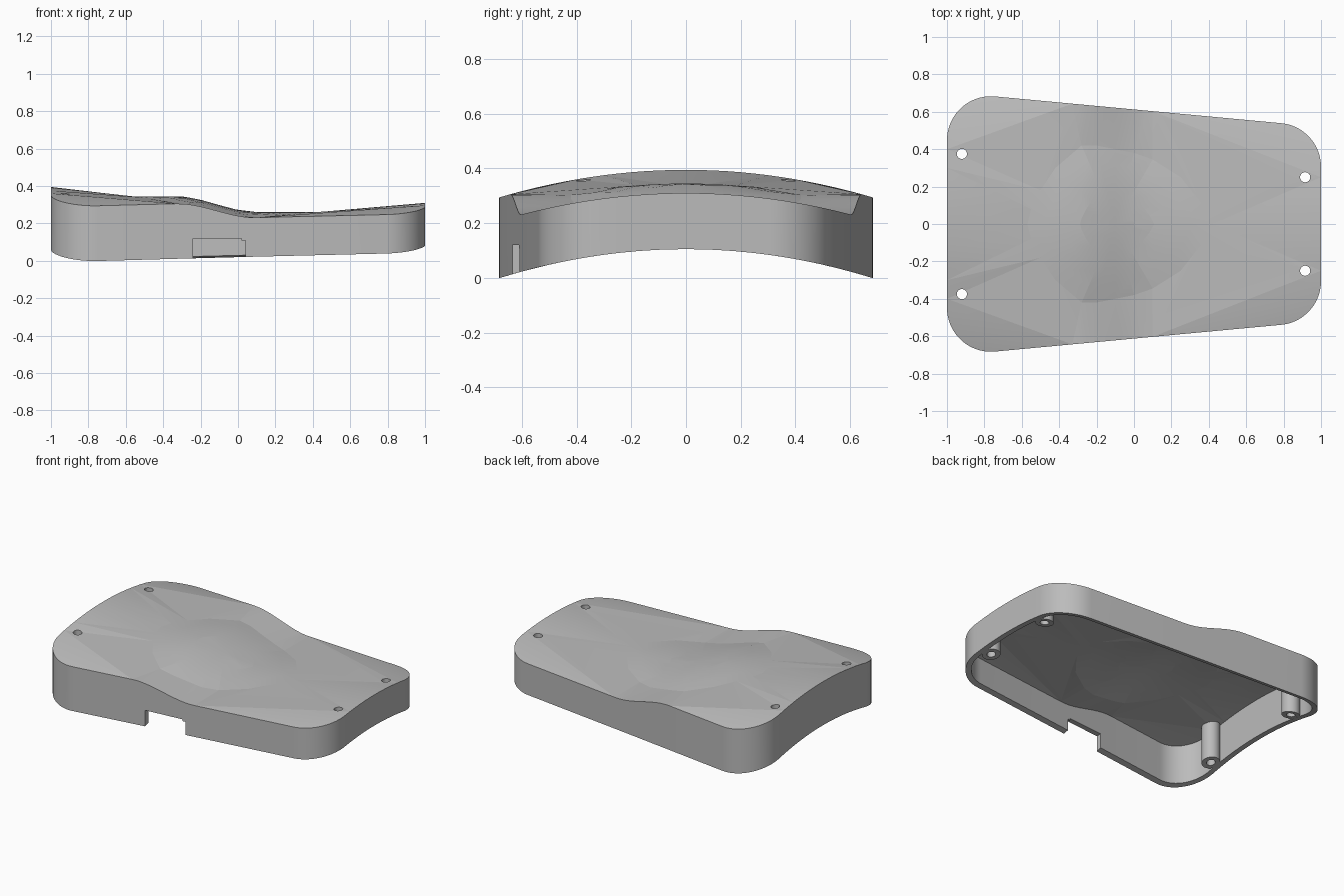
import bpy, bmesh, math
from mathutils import Vector

cube = bpy.data.objects.get("Cube")
if cube:
    bpy.data.objects.remove(cube, do_unlink=True)

grey = bpy.data.materials.new("warm_grey")
grey.use_nodes = True
grey.diffuse_color = (0.5, 0.5, 0.5, 1)
grey.node_tree.nodes["Principled BSDF"].inputs["Base Color"].default_value = (0.5, 0.5, 0.5, 1)

WALL, RADIUS, HOLE, POST = 0.035, 0.235, 0.027, 0.056
SLOPE = math.radians(84.66)            # direction the tapered side faces
FRONT_C, BACK_C = Vector((0.765, 0.305)), Vector((-0.765, 0.448))
BREAKS = (0.1, -0.33)                  # ends of the step along the sides
POSTS = [(-0.92, 0.375), (-0.92, -0.375), (0.915, 0.25), (0.915, -0.25)]
PAD = [(.42, 0), (.36, .11), (.25, .25), (.1, .345), (0, .38), (-.1, .4), (-.2, .42),
       (-.28, .42), (-.42, .3), (-.5, .18), (-.55, .08), (-.57, 0)]


def crown(y):
    return (y / 0.68) ** 2


def bottom_z(y):
    return 0.105 * (1 - crown(y))


def rim_z(x, y):
    t = min(max((x - BREAKS[1]) / (BREAKS[0] - BREAKS[1]), 0), 1)
    return 0.395 - 0.085 * t * t * (3 - 2 * t) - 0.1 * crown(y)


def mirrored(half):
    return half + [(x, -y) for x, y in reversed(half[1:-1])]


def arc(centre, r, a0, a1, n=18):
    return [(centre.x + r * math.cos(a0 + (a1 - a0) * i / n),
             centre.y + r * math.sin(a0 + (a1 - a0) * i / n)) for i in range(n + 1)]


def outline(inset):
    """Rounded tapered outline, and the ranges of its corner fans."""
    r = RADIUS - inset
    half = [(1 - inset, 0.25 * i / 5) for i in range(6)]
    fan_a = len(half) - 1
    half += arc(FRONT_C, r, 0, SLOPE)
    p, q = Vector(half[-1]), BACK_C + r * Vector((math.cos(SLOPE), math.sin(SLOPE)))
    anchor_a = len(half)
    steps = 14
    for i in range(steps + 1):
        x = BREAKS[0] + (BREAKS[1] - BREAKS[0]) * i / steps
        half.append(tuple(p.lerp(q, (x - p.x) / (q.x - p.x))))
    anchor_b = len(half) - 1
    half += arc(BACK_C, r, SLOPE, math.pi)
    fan_b = len(half)
    half += [(-1 + inset, 0.4 * (1 - i / 8)) for i in range(9)]
    return mirrored(half), (fan_a, anchor_a), (anchor_b, fan_b)


def zipper(bm, a, b):
    """Triangulate between two closed loops, taking the shorter diagonal."""
    i = j = 0
    while i < len(a) or j < len(b):
        a0, a1 = a[i % len(a)], a[(i + 1) % len(a)]
        b0, b1 = b[j % len(b)], b[(j + 1) % len(b)]
        step_a = (a1.co - b0.co).length < (b1.co - a0.co).length
        if j >= len(b) or (i < len(a) and step_a):
            bm.faces.new((a0, a1, b0))
            i += 1
        else:
            bm.faces.new((a0, b1, b0))
            j += 1


def skin(bm, inset, drop):
    """Dished top and side wall; returns the open bottom loop."""
    loop, (fa, aa), (ab, fb) = outline(inset)
    n = len(loop)
    top = [bm.verts.new((x, y, rim_z(x, y) - drop)) for x, y in loop]
    low = [bm.verts.new((x, y, bottom_z(y))) for x, y in loop]
    for i in range(n):
        k = (i + 1) % n
        bm.faces.new((top[i], top[k], low[k], low[i]))
    # corner fans
    skipped = set()
    for first, last, anchor in ((fa, aa - 1, aa), (ab + 1, fb, ab)):
        for flip in (False, True):
            idx = (lambda i: (n - i) % n) if flip else (lambda i: i)
            for i in range(first, last):
                bm.faces.new((top[idx(i)], top[idx(i + 1)], top[idx(anchor)]))
            inner = range(first + 1, last + 1) if anchor == aa else range(first, last)
            skipped.update(idx(i) for i in inner)
    ring = [v for i, v in enumerate(top) if i not in skipped]
    # sunken pad in shrinking rings
    pad, cx = mirrored(PAD), -0.1
    for s in (1, 0.8, 0.6, 0.4, 0.2):
        pts = [(cx + (x - cx) * s, y * s) for x, y in pad]
        inner = [bm.verts.new((x, y, rim_z(x, y) - 0.05 - drop)) for x, y in pts]
        if s == 1:
            zipper(bm, ring, inner)
        else:
            for i in range(len(pad)):
                k = (i + 1) % len(pad)
                bm.faces.new((ring[i], ring[k], inner[k], inner[i]))
        ring = inner
    hub = bm.verts.new((cx, 0, rim_z(cx, 0) - 0.05 - drop))
    for i in range(len(ring)):
        bm.faces.new((ring[i], ring[(i + 1) % len(ring)], hub))
    return low


def finish(bm, name):
    bmesh.ops.recalc_face_normals(bm, faces=bm.faces)
    mesh = bpy.data.meshes.new(name)
    bm.to_mesh(mesh)
    bm.free()
    mesh.materials.append(grey)
    ob = bpy.data.objects.new(name, mesh)
    bpy.context.collection.objects.link(ob)
    return ob


def activate(ob):
    bpy.ops.object.select_all(action='DESELECT')
    ob.select_set(True)
    bpy.context.view_layer.objects.active = ob


def smooth(ob, degrees):
    activate(ob)
    bpy.ops.object.shade_smooth_by_angle(angle=math.radians(degrees))


def cut(ob, bm):
    cutter = finish(bm, "cutter")
    cutter.hide_render = True
    activate(ob)
    mod = ob.modifiers.new("cut", 'BOOLEAN')
    mod.operation, mod.solver, mod.object = 'DIFFERENCE', 'EXACT', cutter
    bpy.ops.object.modifier_apply(modifier=mod.name)
    bpy.data.objects.remove(cutter, do_unlink=True)


# hollow cover
bm = bmesh.new()
outer, inner = skin(bm, 0, 0), skin(bm, WALL, WALL)
for i in range(len(outer)):
    k = (i + 1) % len(outer)
    bm.faces.new((outer[i], outer[k], inner[k], inner[i]))
cover = finish(bm, "cover_shell")

# screw holes
for x, y in POSTS:
    bm = bmesh.new()
    bmesh.ops.create_cone(bm, cap_ends=True, segments=32, radius1=HOLE, radius2=HOLE, depth=0.3)
    bmesh.ops.translate(bm, verts=bm.verts, vec=(x, y, 0.35))
    cut(cover, bm)

# connector notch with a small stepped corner
for x0, x1, top in ((-0.24, 0.02, 0.12), (-0.2, 0.04, 0.108)):
    bm = bmesh.new()
    bmesh.ops.create_cube(bm, size=1)
    bmesh.ops.scale(bm, verts=bm.verts, vec=(x1 - x0, 0.25, top + 0.1))
    bmesh.ops.translate(bm, verts=bm.verts, vec=((x0 + x1) / 2, -0.625, (top - 0.1) / 2))
    cut(cover, bm)
smooth(cover, 6)

# hollow screw posts, trimmed to the curved underside
for x, y in POSTS:
    bm = bmesh.new()
    rings = []
    for r, upper in ((HOLE, True), (POST, True), (POST, False), (HOLE, False)):
        ring = []
        for i in range(32):
            a = math.tau * i / 32
            px, py = x + r * math.cos(a), y + r * math.sin(a)
            ring.append(bm.verts.new((px, py, rim_z(x, y) - 0.03 if upper else bottom_z(py))))
        rings.append(ring)
    for a, b in zip(rings, rings[1:] + rings[:1]):
        for i in range(32):
            k = (i + 1) % 32
            bm.faces.new((a[i], a[k], b[k], b[i]))
    side = ("right" if x < 0 else "left") + ("_back" if y > 0 else "_front")
    smooth(finish(bm, "screw_post_" + side), 30)
